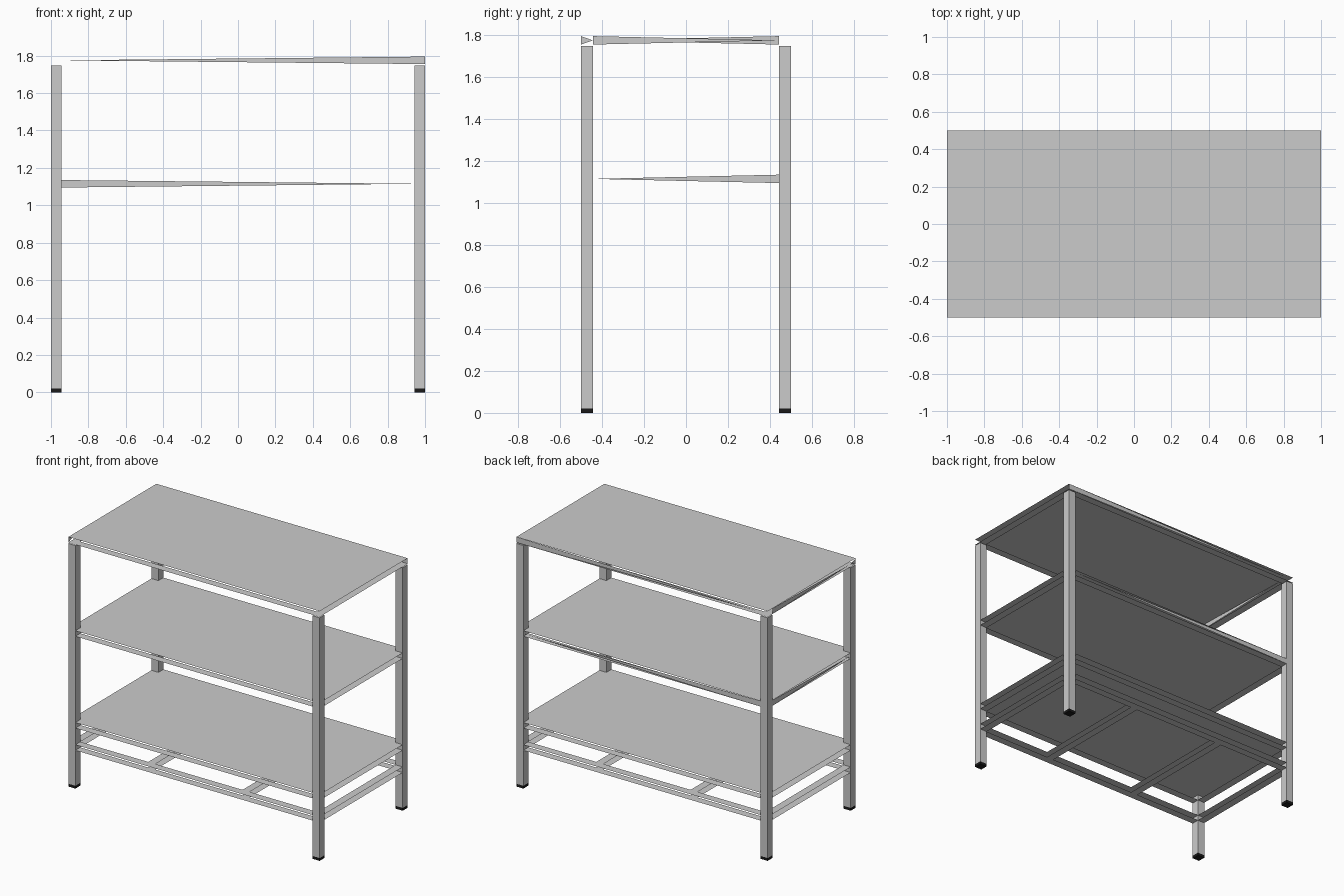
import bpy

if "Cube" in bpy.data.objects:
    bpy.data.objects.remove(bpy.data.objects["Cube"])

X, Y, W, H = 1.0, 0.5, 0.056, 0.04   # half width, half depth, tube width, tube height


def make(name, verts, faces, mat=None):
    me = bpy.data.meshes.new(name)
    me.from_pydata(verts, [], faces)
    me.update()
    ob = bpy.data.objects.new(name, me)
    bpy.context.collection.objects.link(ob)
    if mat:
        me.materials.append(mat)
    return ob


def box(name, x0, x1, y0, y1, z0, z1, mat=None):
    v = [(x, y, z) for z in (z0, z1) for x, y in ((x0, y0), (x1, y0), (x1, y1), (x0, y1))]
    f = [(3, 2, 1, 0), (4, 5, 6, 7)] + [(i, (i + 1) % 4, (i + 1) % 4 + 4, i + 4) for i in range(4)]
    return make(name, v, f, mat)


def sheet(name, x0, x1, y0, y1, z, up=True):
    v = [(x0, y0, z), (x1, y0, z), (x1, y1, z), (x0, y1, z)]
    return make(name, v, [(0, 1, 2, 3) if up else (3, 2, 1, 0)])


def frame(name, z, up):
    # four flat rail strips running between the posts
    for s, side in ((-1, "front"), (1, "back")):
        a, b = sorted((s * Y, s * (Y - W)))
        sheet(f"{name}_{side}_rail", -X + W, X - W, a, b, z, up)
    for s, side in ((-1, "left"), (1, "right")):
        a, b = sorted((s * X, s * (X - W)))
        sheet(f"{name}_{side}_rail", a, b, -Y + W, Y - W, z, up)


black = bpy.data.materials.new("black_rubber")
black.diffuse_color = (0.01, 0.01, 0.01, 1)
black.use_nodes = True
black.node_tree.nodes["Principled BSDF"].inputs["Base Color"].default_value = black.diffuse_color

# corner posts with black feet
for sx in (-1, 1):
    for sy in (-1, 1):
        x0, x1 = sorted((sx * X, sx * (X - W)))
        y0, y1 = sorted((sy * Y, sy * (Y - W)))
        box("corner_post", x0, x1, y0, y1, 0.02, 1.748)
        box("foot", x0, x1, y0, y1, 0.0, 0.02, black)
        # corner of the top frame
        sheet("top_frame_corner", x0, x1, y0, y1, 1.755, False)

# three shelves, each over the underside of its rail frame
for name, z in (("top", 1.795), ("middle", 1.135), ("lower", 0.475)):
    sheet(f"{name}_shelf", -X, X, -Y, Y, z)
    frame(f"{name}_frame", z - H, False)

# open base frame with two crossbars, upper and lower skins
for z, up in ((0.315, True), (0.315 - H, False)):
    frame("base_frame", z, up)
    for c in (-0.375, 0.375):
        sheet("base_crossbar", c - W / 2, c + W / 2, -Y + W, Y - W, z, up)

# sliver-shaped side plates on the rails
def sliver(name, base, tip, z):
    make(name, [(*base, z - H), (*base, z), (*tip, z - H / 2)], [(0, 1, 2)])


xi, yi = X - W, Y - W
sliver("top_back_plate", (X, Y), (-xi, Y), 1.795)
sliver("top_left_plate", (-X, yi), (-X, -yi), 1.795)
sliver("top_left_inner_plate", (-xi, -yi), (-xi, yi), 1.795)
sliver("top_corner_plate", (-X, -Y), (-X, -yi), 1.795)
sliver("middle_back_plate", (-xi, Y), (xi, Y), 1.135)
sliver("middle_left_plate", (-X, yi), (-X, -yi), 1.135)
